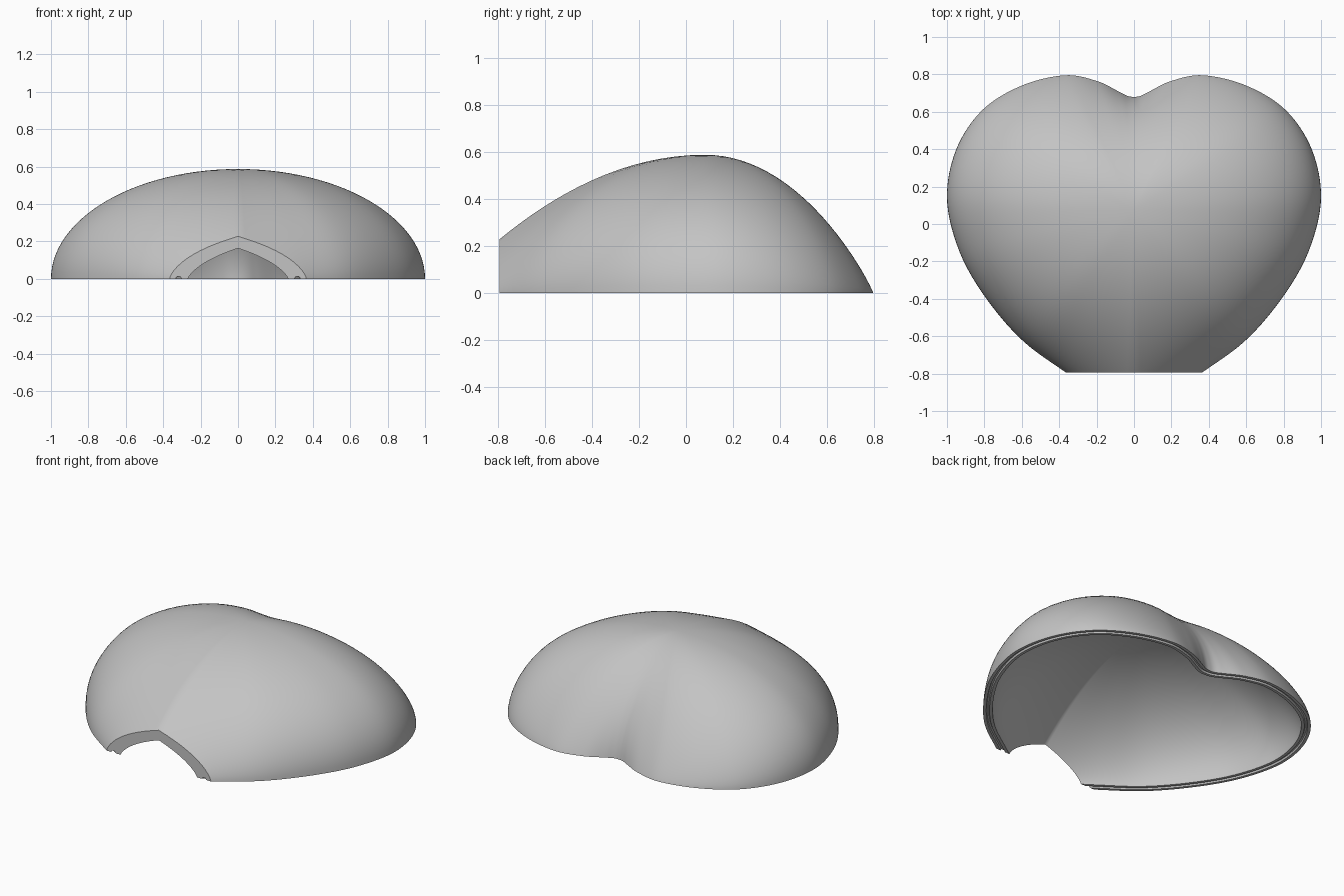
import bpy, bmesh, math
from mathutils import Vector

default = bpy.data.objects.get("Cube")
if default:
    bpy.data.objects.remove(default, do_unlink=True)

CENTER_Y, HEIGHT, WALL, CUT_Y = 0.08, 0.587, 0.055, -0.793
LOBE_X, LOBE_Y = 0.37, 0.795
RINGS, STEPS = 28, 8

# Half outline of the heart, from the front tip to the rear cleft
HALF = [(0, -1.035), (0.37, -0.79), (0.61, -0.61), (0.81, -0.37), (0.94, -0.13),
        (1.0, 0.14), (0.95, 0.4), (0.81, 0.61), (0.6, 0.74), (0.37, 0.795),
        (0.2, 0.765), (0.085, 0.71), (0.035, 0.685), (0, 0.68)]


def smooth_half(points):
    """Catmull-Rom curve through the half outline."""
    p = [Vector(q) for q in points]
    p = [2 * p[0] - p[1]] + p + [Vector((-p[-2].x, p[-2].y))]
    out = []
    for a, b, c, d in zip(p, p[1:], p[2:], p[3:]):
        for k in range(STEPS):
            u = k / STEPS
            out.append(0.5 * (2 * b + (c - a) * u + (2 * a - 5 * b + 4 * c - d) * u * u
                              + (3 * b - a - 3 * c + d) * u ** 3))
    return out + [p[-2]]


half = smooth_half(HALF)
outline = half + [Vector((-v.x, v.y)) for v in reversed(half[1:-1])]
COUNT = len(outline)


def inset(d):
    """Outline moved inward by d."""
    result = []
    for i, v in enumerate(outline):
        along = (outline[(i + 1) % COUNT] - outline[i - 1]).normalized()
        miter = 1.2 if i == 0 else 1
        result.append(v + Vector((-along.y, along.x)) * d * miter)
    return result


def dome_point(v, t, d):
    """Point on the dome; t runs from the apex (0) to the rim (1)."""
    lobe = LOBE_Y - d
    hull = max(v.y, lobe) if v.y > 0 and abs(v.x) < LOBE_X else v.y
    notch = hull - v.y
    across, along = abs(v.x), v.y - CENTER_Y
    angle = math.atan2(across, abs(along)) / (math.pi / 2)
    taper = (1 - angle) ** 3 if along < 0 else math.cos(angle * math.pi / 2) ** 2
    power = 0.5 + 0.5 * taper
    y = CENTER_Y + t * (hull - CENTER_Y) - notch * t ** 5
    return Vector((v.x * t, y, (HEIGHT - d) * max(0, 1 - t * t) ** power))


bm = bmesh.new()


def add_ring(points):
    return [bm.verts.new(p) for p in points]


def bridge(a, b):
    for i in range(COUNT):
        j = (i + 1) % COUNT
        bm.faces.new((a[i], b[i], b[j], a[j]))


def dome(d):
    """Apex and rings of one shell surface."""
    base = inset(d)
    apex = bm.verts.new((0, CENTER_Y, HEIGHT - d))
    rings = []
    for k in range(1, RINGS + 1):
        t = math.sin(math.pi / 2 * k / RINGS)
        if k == RINGS:
            t = 1
        rings.append(add_ring([dome_point(v, t, d) for v in base]))
    for i in range(COUNT):
        bm.faces.new((apex, rings[0][i], rings[0][(i + 1) % COUNT]))
    for a, b in zip(rings, rings[1:]):
        bridge(a, b)
    return rings[-1]


# Outer and inner shells joined by a rim with a shallow groove
outer_rim = dome(0)
inner_rim = dome(WALL)
loops = [outer_rim]
for d, z in ((0.018, 0), (0.022, 0.011), (0.033, 0.011), (0.037, 0)):
    loops.append(add_ring([(v.x, v.y, z) for v in inset(d)]))
loops.append(inner_rim)
for a, b in zip(loops, loops[1:]):
    bridge(a, b)

# Slice the front tip off flat and close the wall
cut = bmesh.ops.bisect_plane(bm, geom=bm.verts[:] + bm.edges[:] + bm.faces[:], dist=1e-5,
                             plane_co=(0, CUT_Y, 0), plane_no=(0, -1, 0), clear_outer=True)
edges = [e for e in bm.edges if e.is_boundary]
cap = bmesh.ops.holes_fill(bm, edges=edges, sides=0)
bmesh.ops.triangulate(bm, faces=cap["faces"])
bmesh.ops.recalc_face_normals(bm, faces=bm.faces[:])

mesh = bpy.data.meshes.new("heart_shell_half")
bm.to_mesh(mesh)
bm.free()
shell = bpy.data.objects.new("heart_shell_half", mesh)
bpy.context.collection.objects.link(shell)

# Plain grey surface
grey = bpy.data.materials.new("light_grey")
grey.use_nodes = True
color = (0.55, 0.55, 0.55, 1)
grey.diffuse_color = color
grey.node_tree.nodes["Principled BSDF"].inputs["Base Color"].default_value = color
mesh.materials.append(grey)

bpy.ops.object.select_all(action="DESELECT")
shell.select_set(True)
bpy.context.view_layer.objects.active = shell
bpy.ops.object.shade_smooth_by_angle(angle=math.radians(35))
